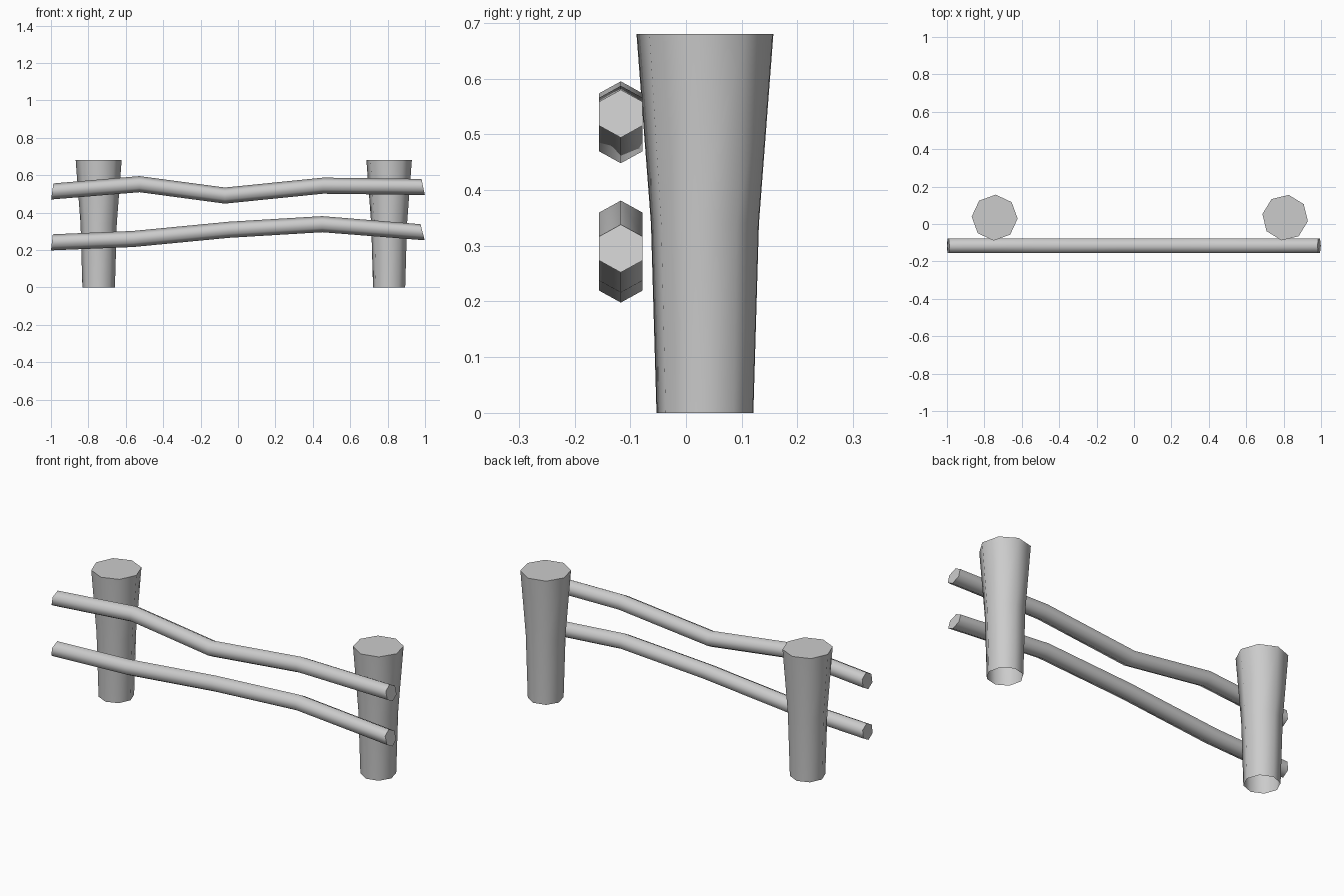
import bpy, bmesh, math

cube = bpy.data.objects.get("Cube")
if cube:
    bpy.data.objects.remove(cube, do_unlink=True)

GREY = (0.6, 0.6, 0.6, 1)
grey = bpy.data.materials.new("plain grey")
grey.use_nodes = True
grey.diffuse_color = GREY
grey.node_tree.nodes["Principled BSDF"].inputs["Base Color"].default_value = GREY


def loft(name, rings, cap_start, cap_end):
    """Skin a list of point rings; sides smooth, caps flat with sharp rims."""
    bm = bmesh.new()
    loops = [[bm.verts.new(p) for p in ring] for ring in rings]
    n = len(loops[0])
    for a, b in zip(loops, loops[1:]):
        for i in range(n):
            j = (i + 1) % n
            bm.faces.new((a[i], a[j], b[j], b[i])).smooth = True
    for wanted, loop in ((cap_start, loops[0][::-1]), (cap_end, loops[-1])):
        if wanted:
            cap = bm.faces.new(loop)
            for edge in cap.edges:
                edge.smooth = False
    bmesh.ops.recalc_face_normals(bm, faces=bm.faces)
    mesh = bpy.data.meshes.new(name)
    bm.to_mesh(mesh)
    bm.free()
    mesh.materials.append(grey)
    obj = bpy.data.objects.new(name, mesh)
    bpy.context.collection.objects.link(obj)
    return obj


def post(name, x, turn):
    """Eight-sided post flaring towards the top, open underneath."""
    rings = []
    for z, r in ((0, 0.087), (0.34, 0.097), (0.68, 0.123)):
        angles = [math.radians(turn + 45 * i) for i in range(8)]
        rings.append([(x + r * math.cos(a), 0.034 + r * math.sin(a), z) for a in angles])
    loft(name, rings, False, True)


def rail(name, path):
    """Six-sided bent rail; each path point is x, z and the lean of its section."""
    rings = []
    for x, z, lean in path:
        angles = [math.radians(60 * i) for i in range(6)]
        rings.append([(x + lean * math.cos(a), -0.117 + 0.045 * math.sin(a),
                       z + 0.043 * math.cos(a)) for a in angles])
    loft(name, rings, True, True)


# Posts
post("right_post", -0.745, -2.5)
post("left_post", 0.808, -9)

# Rails
rail("upper_rail", [(-0.993, 0.513, 0.006), (-0.527, 0.552, 0), (-0.07, 0.491, 0),
                    (0.455, 0.544, 0), (0.99, 0.537, -0.009)])
rail("lower_rail", [(-0.995, 0.241, 0.005), (-0.56, 0.259, 0), (-0.05, 0.308, 0),
                    (0.45, 0.338, 0), (0.987, 0.295, -0.011)])
